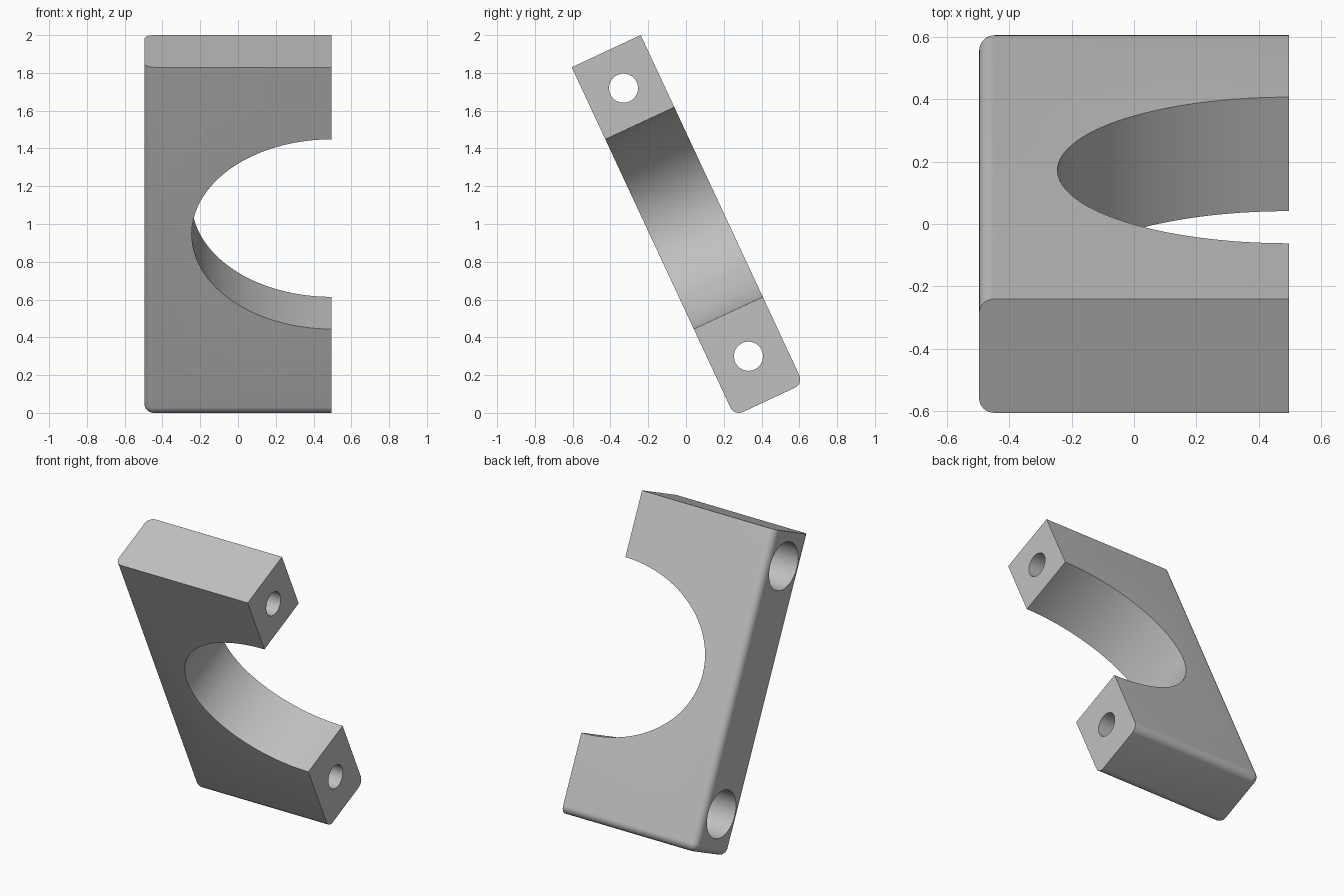
import bpy, bmesh, math
from mathutils import Matrix, Vector

cube = bpy.data.objects.get("Cube")
if cube:
    bpy.data.objects.remove(cube, do_unlink=True)

# Upright dimensions, tilted at the end
HALF_X = 0.496
FRONT, BACK = 0.225, 0.628
BOTTOM, TOP = -0.123, 1.914
FILLET = 0.05
TILT = math.radians(25)
MID_Y = (FRONT + BACK) / 2

grey = bpy.data.materials.new("plain grey")
grey.use_nodes = True
colour = (0.53, 0.53, 0.53, 1)
grey.diffuse_color = colour
grey.node_tree.nodes["Principled BSDF"].inputs["Base Color"].default_value = colour


def add_object(name, bm):
    mesh = bpy.data.meshes.new(name)
    bm.to_mesh(mesh)
    bm.free()
    mesh.materials.append(grey)
    obj = bpy.data.objects.new(name, mesh)
    bpy.context.collection.objects.link(obj)
    return obj


def cylinder(name, radius, length, matrix, sides=64):
    bm = bmesh.new()
    bmesh.ops.create_cone(bm, cap_ends=True, segments=sides, radius1=radius,
                          radius2=radius, depth=length, matrix=matrix)
    return add_object(name, bm)


# Block with fillets around the closed side and the bottom
bm = bmesh.new()
size = Vector((2 * HALF_X, BACK - FRONT, TOP - BOTTOM, 1))
centre = Vector((0, MID_Y, (TOP + BOTTOM) / 2))
bmesh.ops.create_cube(bm, size=1, matrix=Matrix.Translation(centre) @ Matrix.Diagonal(size))


def is_filleted(edge):
    a, b = (v.co for v in edge.verts)
    mid, along = (a + b) / 2, b - a
    closed_side = mid.x < -HALF_X + 0.01 and mid.z < TOP - 0.01
    bottom_long = mid.z < BOTTOM + 0.01 and abs(along.x) > 0.5
    return closed_side or bottom_long


bmesh.ops.bevel(bm, geom=[e for e in bm.edges if is_filleted(e)], offset=FILLET,
                offset_type='OFFSET', segments=8, profile=0.5, affect='EDGES')
bracket = add_object("clamp_half", bm)

# Elliptical opening through the thickness
cutters = [cylinder("opening_cutter", 1, 1.2,
                    Matrix.Translation((HALF_X, MID_Y, 0.939))
                    @ Matrix.Diagonal((0.741, 1, 0.554, 1))
                    @ Matrix.Rotation(math.pi / 2, 4, 'X'), 128)]

# Bolt holes with wide counterbores on the closed side
turn = Matrix.Rotation(math.pi / 2, 4, 'Y')
for label, height in (("lower", 0.132), ("upper", 1.698)):
    cutters.append(cylinder(label + "_bolt_cutter", 0.077, 1.4,
                            Matrix.Translation((0, MID_Y, height)) @ turn))
    cutters.append(cylinder(label + "_counterbore_cutter", 0.155, 1.0,
                            Matrix.Translation((-HALF_X, MID_Y, height)) @ turn))

for cutter in cutters:
    cutter.hide_render = True
    mod = bracket.modifiers.new(cutter.name, 'BOOLEAN')
    mod.operation = 'DIFFERENCE'
    mod.solver = 'EXACT'
    mod.object = cutter

# Bake the cuts, drop the cutters and tilt the part
bpy.context.view_layer.update()
evaluated = bracket.evaluated_get(bpy.context.evaluated_depsgraph_get())
mesh = bpy.data.meshes.new_from_object(evaluated)
bracket.modifiers.clear()
bracket.data = mesh
for cutter in cutters:
    bpy.data.objects.remove(cutter, do_unlink=True)
mesh.transform(Matrix.Rotation(TILT, 4, 'X'))

bpy.ops.object.select_all(action='DESELECT')
bracket.select_set(True)
bpy.context.view_layer.objects.active = bracket
bpy.ops.object.shade_smooth_by_angle(angle=math.radians(30))
